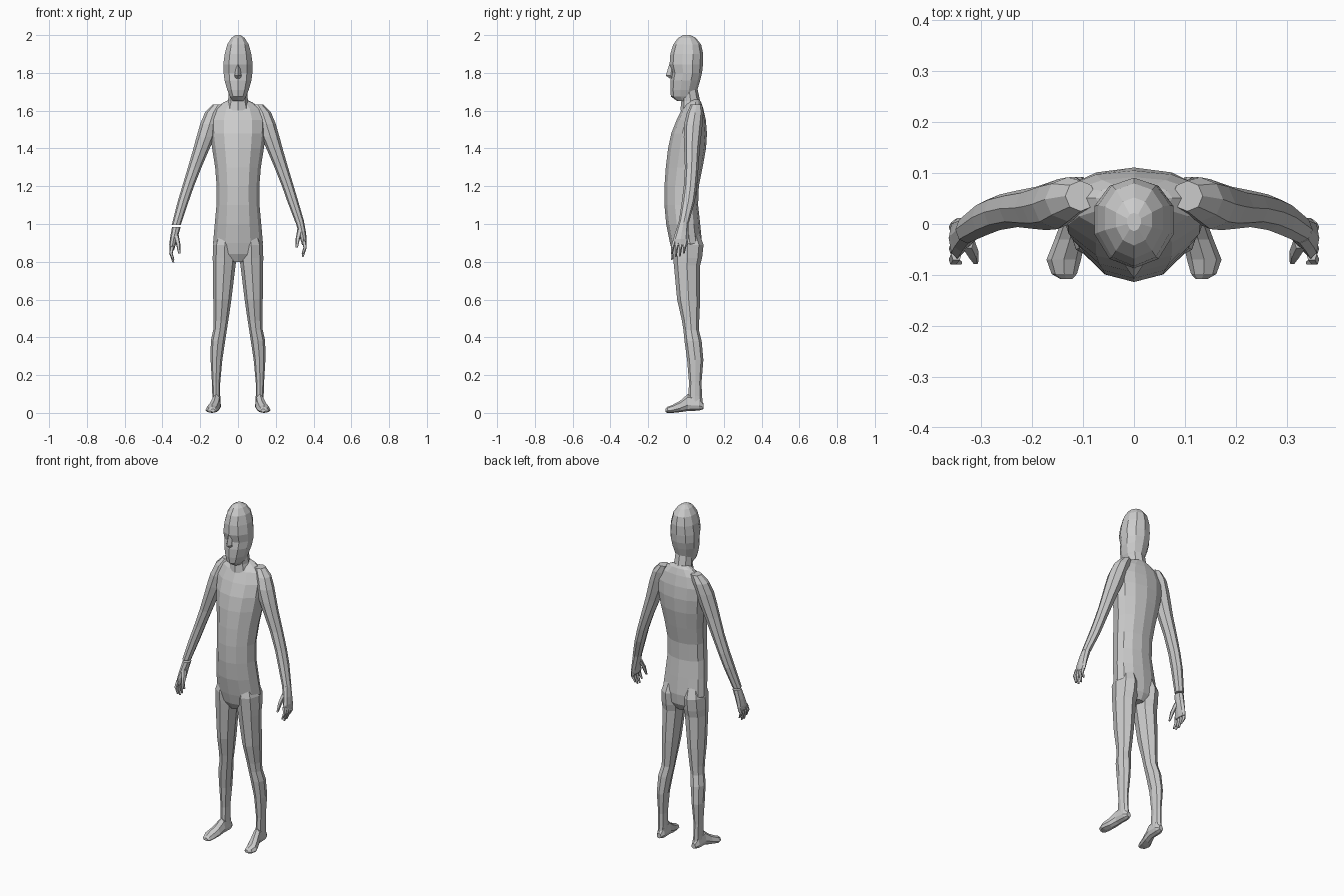
import bpy, bmesh, math
from mathutils import Vector

skin = bpy.data.materials.new("light_grey")
skin.diffuse_color = (0.6, 0.6, 0.6, 1)


def loft(name, rings, n=8, side=1):
    """Skin a list of point rings, cap both ends; side=-1 mirrors in x."""
    bm = bmesh.new()
    rows = [[bm.verts.new((p.x * side, p.y, p.z)) for p in r] for r in rings]
    for a, b in zip(rows, rows[1:]):
        for i in range(n):
            j = (i + 1) % n
            bm.faces.new((a[i], a[j], b[j], b[i]))
    bm.faces.new(rows[0])
    bm.faces.new(rows[-1])
    bmesh.ops.recalc_face_normals(bm, faces=bm.faces)
    me = bpy.data.meshes.new(name)
    bm.to_mesh(me)
    bm.free()
    me.materials.append(skin)
    ob = bpy.data.objects.new(name, me)
    bpy.context.collection.objects.link(ob)
    return ob


def level(z, cx, rx, yf, yb, n=8, mid=0.5):
    """Horizontal ring from front yf to back yb, widest at fraction mid."""
    yc = yf + (yb - yf) * mid
    pts = []
    for i in range(n):
        a = 2 * math.pi * i / n + math.pi / 2
        s = math.sin(a)
        pts.append(Vector((cx + rx * math.cos(a), yc + s * ((yb - yc) if s > 0 else (yc - yf)), z)))
    return pts


def tube(name, path, n=5, side=1):
    """Thin horizontal-ring tube along (x, y, z, radius) points."""
    loft(name, [level(z, x, r, y - r, y + r, n) for x, y, z, r in path], n, side)


# Torso: z, half width, front, back
torso = [(0.80, 0.035, -0.05, 0.06), (0.84, 0.11, -0.07, 0.08), (0.90, 0.132, -0.085, 0.085),
         (1.00, 0.123, -0.105, 0.075), (1.10, 0.114, -0.114, 0.064), (1.20, 0.113, -0.114, 0.068),
         (1.30, 0.121, -0.107, 0.088), (1.40, 0.137, -0.095, 0.106), (1.48, 0.148, -0.078, 0.111),
         (1.55, 0.15, -0.05, 0.105), (1.61, 0.125, -0.02, 0.092), (1.645, 0.075, 0.005, 0.08),
         (1.66, 0.04, 0.012, 0.07)]
loft("torso", [level(z, 0, w, f, b, 12, 0.62) for z, w, f, b in torso], 12)

# Neck and head
neck = [(1.60, 0.065, -0.03, 0.085), (1.65, 0.052, -0.025, 0.075), (1.72, 0.05, -0.03, 0.06)]
loft("neck", [level(z, 0, w, f, b) for z, w, f, b in neck])
head = [(1.65, 0.028, -0.045, 0.03), (1.675, 0.045, -0.08, 0.052), (1.71, 0.06, -0.083, 0.06),
        (1.76, 0.075, -0.082, 0.075), (1.80, 0.08, -0.075, 0.085), (1.845, 0.082, -0.087, 0.09),
        (1.90, 0.074, -0.083, 0.091), (1.95, 0.06, -0.068, 0.08), (1.985, 0.037, -0.042, 0.052),
        (2.00, 0.014, -0.014, 0.022)]
loft("head", [level(z, 0, w, f, b, 10, 0.55) for z, w, f, b in head], 10)
loft("nose", [level(z, 0, w, f, -0.055, 4) for z, w, f in
              [(1.77, 0.014, -0.085), (1.785, 0.018, -0.107), (1.845, 0.009, -0.089)]], 4)

for side, label in ((1, "right"), (-1, "left")):
    # Leg, with the buttock forming its upper back
    leg = [(0.95, 0.065, 0.045, -0.06, 0.07), (0.89, 0.07, 0.062, -0.075, 0.093),
           (0.82, 0.071, 0.063, -0.068, 0.085), (0.78, 0.073, 0.06, -0.064, 0.075),
           (0.60, 0.083, 0.048, -0.047, 0.075), (0.49, 0.09, 0.039, -0.022, 0.07),
           (0.44, 0.095, 0.036, -0.014, 0.068), (0.38, 0.106, 0.038, -0.008, 0.083),
           (0.28, 0.114, 0.031, 0.006, 0.092), (0.16, 0.116, 0.022, 0.016, 0.082),
           (0.09, 0.115, 0.021, 0.012, 0.085), (0.03, 0.114, 0.022, 0.01, 0.09)]
    loft(label + "_leg", [level(z, x, r, f, b) for z, x, r, f, b in leg], 8, side)

    # Foot, lofted heel to toe: y, centre x, half width, sole and top heights
    foot = [(0.092, 0.113, 0.014, 0.02, 0.05), (0.07, 0.114, 0.025, 0.012, 0.085),
            (0.01, 0.116, 0.025, 0.01, 0.10), (-0.03, 0.126, 0.03, 0.004, 0.065),
            (-0.07, 0.138, 0.034, 0.0, 0.043), (-0.098, 0.137, 0.025, 0.0, 0.032),
            (-0.108, 0.133, 0.012, 0.005, 0.022)]
    rings = []
    for y, x, r, lo, hi in foot:
        rings.append([Vector((p.x, y, p.y)) for p in level(0, x, r, lo, hi, 8, 0.35)])
    loft(label + "_foot", rings, 8, side)

    # Arm from shoulder to wrist; the left one hangs slightly lower
    drop = 0.03 if side < 0 else 0
    arm = [(1.632, 0.105, 0.03, 0.025, 0.085), (1.59, 0.13, 0.045, 0.005, 0.092),
           (1.53, 0.15, 0.05, -0.01, 0.088), (1.46, 0.172, 0.048, -0.012, 0.08),
           (1.40, 0.193, 0.043, -0.01, 0.073), (1.30, 0.229, 0.036, -0.006, 0.066),
           (1.20, 0.264, 0.031, -0.012, 0.058), (1.12, 0.29, 0.029, -0.022, 0.047),
           (1.01 - drop / 2, 0.327, 0.024, -0.038, 0.016)]
    loft(label + "_arm", [level(z, x, r, f, b) for z, x, r, f, b in arm], 8, side)

    # Palm, four fingers and thumb
    palm = [(1.015, 0.326, 0.023, -0.038, 0.015), (0.96, 0.339, 0.02, -0.055, 0.012),
            (0.92, 0.347, 0.017, -0.068, 0.012), (0.89, 0.35, 0.011, -0.07, 0.01)]
    loft(label + "_palm", [level(z - drop, x, r, f, b) for z, x, r, f, b in palm], 8, side)
    for k, (y0, y1, tip) in enumerate([(-0.062, -0.076, 0.84), (-0.041, -0.055, 0.825),
                                       (-0.02, -0.034, 0.827), (0.0, -0.012, 0.845)]):
        tube(f"{label}_finger_{k + 1}", [(0.349, y0, 0.91 - drop, 0.011),
             (0.355, (y0 + y1) / 2 - 0.003, 0.875 - drop, 0.0095), (0.342, y1, tip - drop, 0.005)], 5, side)
    tube(label + "_thumb", [(0.328, -0.035, 0.97 - drop, 0.015), (0.317, -0.057, 0.925 - drop, 0.012),
                            (0.311, -0.074, 0.875 - drop, 0.006)], 5, side)
